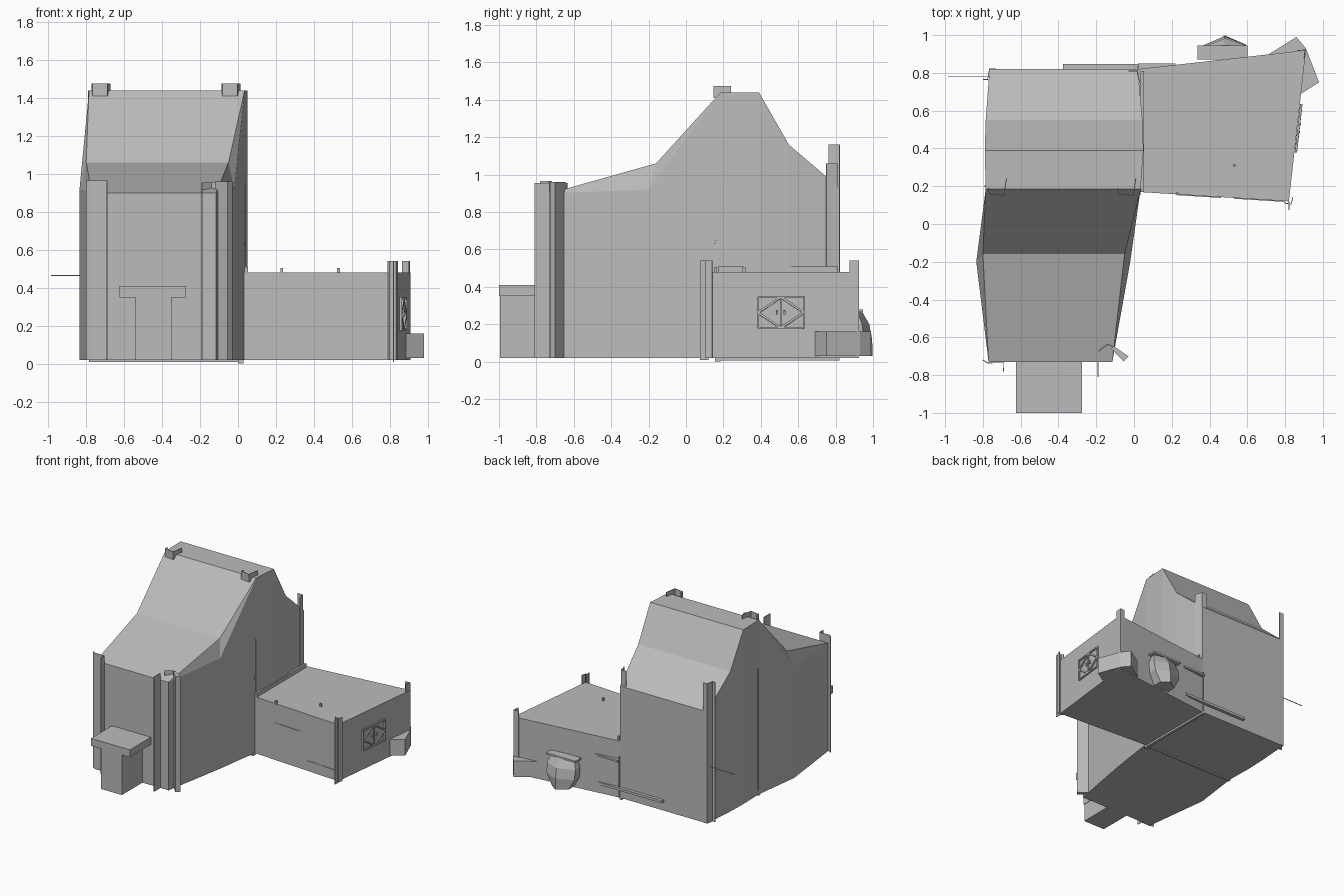
import bpy, bmesh, math
from mathutils import Vector

if "Cube" in bpy.data.objects:
    bpy.data.objects.remove(bpy.data.objects["Cube"])

grey = bpy.data.materials.new("plain grey")
grey.diffuse_color = (0.5, 0.5, 0.5, 1)
grey.use_nodes = True
grey.node_tree.nodes["Principled BSDF"].inputs["Base Color"].default_value = grey.diffuse_color


def finish(name, bm):
    bmesh.ops.remove_doubles(bm, verts=bm.verts, dist=0.0005)
    bmesh.ops.recalc_face_normals(bm, faces=bm.faces)
    me = bpy.data.meshes.new(name)
    bm.to_mesh(me)
    bm.free()
    me.materials.append(grey)
    ob = bpy.data.objects.new(name, me)
    bpy.context.collection.objects.link(ob)
    return ob


def loft(name, rings, caps=True):
    """Skin a row of closed rings."""
    bm = bmesh.new()
    rows = [[bm.verts.new(p) for p in r] for r in rings]
    n = len(rows[0])
    for a, b in zip(rows, rows[1:]):
        for i in range(n):
            j = (i + 1) % n
            bm.faces.new((a[i], a[j], b[j], b[i]))
    if caps:
        bm.faces.new(rows[0])
        bm.faces.new(rows[-1])
    return finish(name, bm)


def prism(name, plan, z0, z1):
    return loft(name, [[(x, y, z) for x, y in plan] for z in (z0, z1)])


def box(name, x0, x1, y0, y1, z0, z1):
    return prism(name, [(x0, y0), (x1, y0), (x1, y1), (x0, y1)], z0, z1)


def folded(name, path, z0, z1):
    """Thin upright sheet bent along a plan path."""
    bm = bmesh.new()
    lo = [bm.verts.new((x, y, z0)) for x, y in path]
    hi = [bm.verts.new((x, y, z1)) for x, y in path]
    for i in range(len(path) - 1):
        bm.faces.new((lo[i], lo[i + 1], hi[i + 1], hi[i]))
    ob = finish(name, bm)
    m = ob.modifiers.new("thickness", 'SOLIDIFY')
    m.thickness = 0.005
    m.offset = 0
    return ob


def bar(name, a, b, r=0.006):
    """Square bar between two points."""
    a, b = Vector(a), Vector(b)
    d = (b - a).normalized()
    u = d.orthogonal().normalized() * r
    v = d.cross(u)
    return loft(name, [[p + u, p + v, p - u, p - v] for p in (a, b)])


# Main house: cross-sections from front to back
# (wall y, left x, right x, eave z, roof y, roof left, roof right, roof z)
stations = [
    (-0.73, -0.77, -0.115, 0.90, -0.73, -0.77, -0.115, 0.90),
    (-0.20, -0.835, -0.02, 0.92, -0.16, -0.80, -0.05, 1.06),
    (0.185, -0.785, 0.035, 1.44, 0.185, -0.785, 0.035, 1.44),
    (0.39, -0.79, 0.05, 1.44, 0.39, -0.79, 0.05, 1.44),
    (0.55, -0.785, 0.045, 1.16, 0.55, -0.785, 0.045, 1.16),
    (0.82, -0.765, 0.02, 0.93, 0.82, -0.765, 0.02, 0.93),
]
loft("main_house", [[(xl, y, 0.02), (xl, y, ze), (rl, ry, rz), (rr, ry, rz),
                     (xr, y, ze), (xr, y, 0.02)]
                    for y, xl, xr, ze, ry, rl, rr, rz in stations])

# Side wing
prism("side_wing", [(0.02, 0.17), (0.82, 0.12), (0.91, 0.92), (0.02, 0.82)], 0.02, 0.48)

# Porch
box("porch_block", -0.54, -0.35, -0.995, -0.73, 0.02, 0.35)
box("porch_slab", -0.625, -0.275, -1.0, -0.73, 0.35, 0.41)

# Corner posts of bent sheet
folded("front_left_post", [(-0.69, -0.78), (-0.69, -0.735), (-0.775, -0.735), (-0.80, -0.72)], 0.02, 0.965)
folded("front_right_fin", [(-0.19, -0.81), (-0.19, -0.73)], 0.02, 0.955)
prism("front_right_post", [(-0.12, -0.66), (-0.055, -0.728), (-0.03, -0.70), (-0.11, -0.645)], 0.02, 0.96)
folded("front_right_flange", [(-0.19, -0.675), (-0.14, -0.637), (-0.11, -0.65)], 0.02, 0.955)
folded("back_left_post", [(-0.80, 0.765), (-0.775, 0.765), (-0.765, 0.82), (-0.73, 0.82)], 0.02, 1.16)
folded("back_right_post", [(-0.03, 0.81), (0.015, 0.81), (0.03, 0.75)], 0.02, 1.06)
folded("wing_front_post", [(0.79, 0.125), (0.80, 0.11), (0.832, 0.105), (0.84, 0.14)], 0.02, 0.54)
folded("wing_front_fin", [(0.82, 0.075), (0.82, 0.12)], 0.01, 0.54)
folded("wing_back_post", [(0.865, 0.918), (0.905, 0.922), (0.90, 0.875)], 0.02, 0.54)

# Bent brackets on the ridge
for dx in (0, 0.685):
    folded("ridge_bracket", [(-0.77 + dx, 0.19), (-0.765 + dx, 0.16), (-0.69 + dx, 0.15),
                             (-0.675 + dx, 0.24)], 1.41, 1.475)

# Lattice window on the wing's end wall
def end(y, z, out=0.008):
    return (0.82 + (y - 0.12) * 0.1125 + out, y, z)

y0, y1, z0, z1 = 0.385, 0.63, 0.18, 0.345
ym, zm = (y0 + y1) / 2, (z0 + z1) / 2
corners = [(y0, z0), (y1, z0), (y1, z1), (y0, z1)]
mids = [(ym, z0), (y1, zm), (ym, z1), (y0, zm)]
for pts in (corners, mids):
    for i in range(4):
        bar("window_bar", end(*pts[i]), end(*pts[(i + 1) % 4]), 0.008)
bar("window_mullion", end(ym, z0), end(ym, z1), 0.005)
for s in (-1, 1):
    bar("window_knob", end(ym + s * 0.02, zm - 0.01), end(ym + s * 0.02, zm + 0.01, 0.012), 0.008)

# Faceted bin against the back of the wing
def half_ring(z, hw, reach):
    return [(0.47 - hw, 0.87, z), (0.47 - hw, 0.87 + reach * 0.55, z), (0.48, 0.87 + reach, z),
            (0.47 + hw, 0.87 + reach * 0.65, z), (0.47 + hw, 0.87, z)]

loft("bin", [half_ring(0.03, 0.07, 0.128), half_ring(0.12, 0.12, 0.125),
             half_ring(0.20, 0.125, 0.11), half_ring(0.27, 0.10, 0.07)])
box("bin_lid", 0.335, 0.60, 0.87, 0.945, 0.265, 0.28)

# Angled block wrapped around the wing's back corner
prism("corner_block", [(0.70, 0.89), (0.86, 0.99), (0.91, 0.93), (0.98, 0.75), (0.885, 0.69)], 0.03, 0.16)

# Trim strips on the walls
def front_y(x):
    return 0.17 - (x - 0.02) * 0.0625

for xa, xb, z in ((0.22, 0.46, 0.32), (0.53, 0.79, 0.10)):
    bar("front_trim", (xa, front_y(xa), z), (xb, front_y(xb), z))
box("back_low_trim", -0.375, 0.20, 0.82, 0.846, 0.09, 0.11)
box("back_high_trim", 0.02, 0.22, 0.82, 0.85, 0.32, 0.335)
bar("back_upright", (0.02, 0.83, 0.03), (0.02, 0.83, 0.36))
bar("left_wall_strip", (-0.787, 0.2, 0.06), (-0.787, 0.2, 1.05))
bar("right_wall_strip", (0.035, 0.18, 0.03), (0.035, 0.18, 0.95))
box("wing_roof_flashing", 0.035, 0.052, 0.17, 0.81, 0.47, 0.51)

# Thin rod on the left, seam strips under the floor
bar("side_rod", (-0.985, 0.78, 0.465), (-0.76, 0.78, 0.465), 0.003)
box("floor_seam_long", 0.005, 0.025, 0.17, 0.82, 0.005, 0.022)
box("floor_seam_cross", -0.785, 0.025, 0.165, 0.185, 0.01, 0.022)
box("floor_stud", 0.0, 0.03, 0.155, 0.185, 0.0, 0.02)

# Small studs on the wing roof and a ring on the main wall
for x, y in ((0.23, 0.16), (0.53, 0.31)):
    bar("roof_stud", (x, y, 0.47), (x, y, 0.505), 0.01)
for i in range(6):
    a, b = (math.tau * k / 6 for k in (i, i + 1))
    bar("wall_ring", (0.036, 0.17 + 0.015 * math.cos(a), 0.635 + 0.015 * math.sin(a)),
        (0.036, 0.17 + 0.015 * math.cos(b), 0.635 + 0.015 * math.sin(b)), 0.003)
